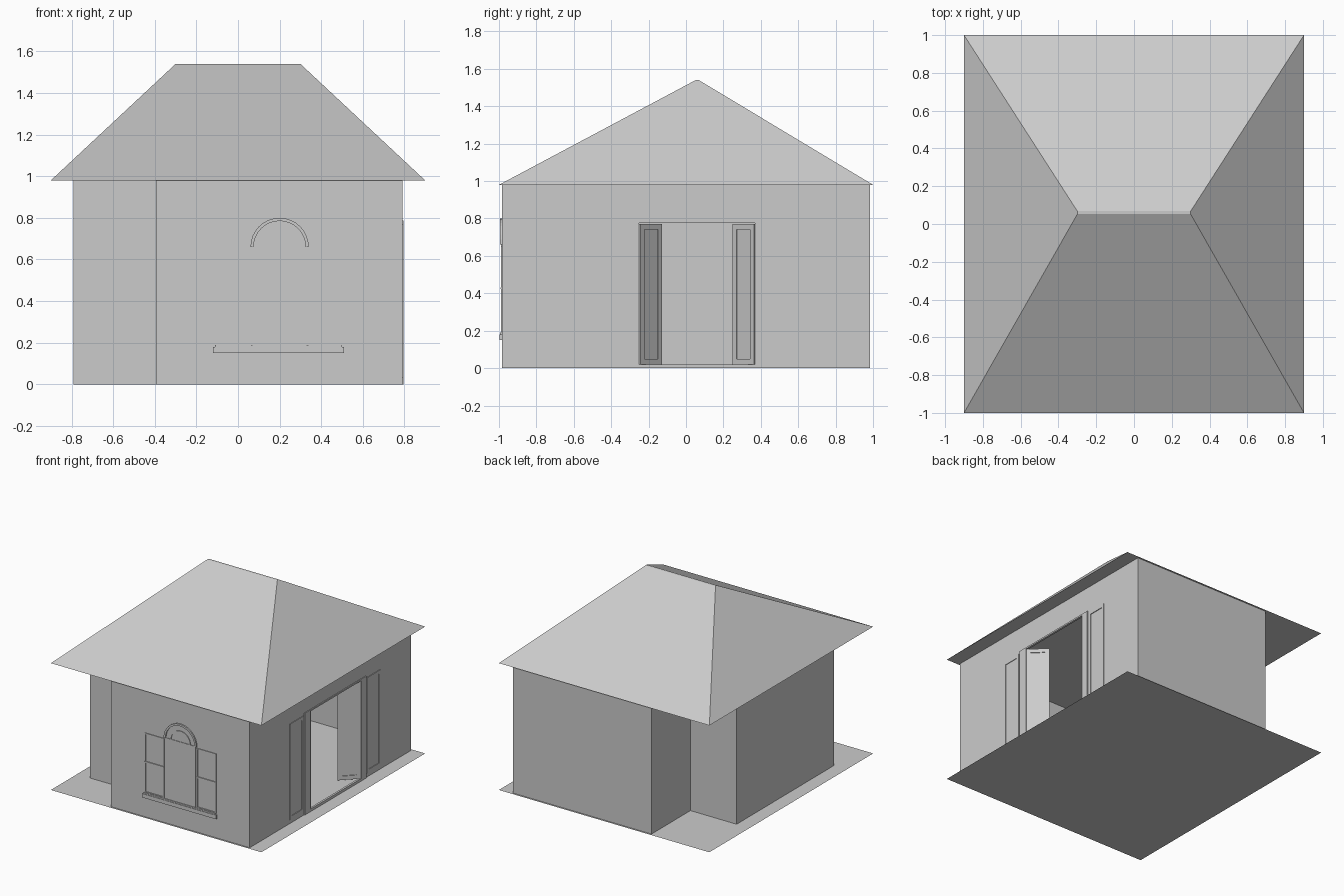
import bpy, bmesh
from math import pi, cos, sin, radians
from mathutils import Matrix, Vector

cube = bpy.data.objects.get("Cube")
if cube:
    bpy.data.objects.remove(cube)

grey = bpy.data.materials.new("plain_grey")
grey.use_nodes = True
grey.diffuse_color = (0.6, 0.6, 0.6, 1)
grey.node_tree.nodes["Principled BSDF"].inputs["Base Color"].default_value = (0.6, 0.6, 0.6, 1)


def finish(name, bm, fix_normals=True):
    if fix_normals:
        bmesh.ops.recalc_face_normals(bm, faces=bm.faces)
    mesh = bpy.data.meshes.new(name)
    bm.to_mesh(mesh)
    bm.free()
    mesh.materials.append(grey)
    obj = bpy.data.objects.new(name, mesh)
    bpy.context.collection.objects.link(obj)
    return obj


def basis(origin, u, out):
    """Matrix taking (across, up, outward) to world space."""
    u, out, up = Vector(u), Vector(out), Vector((0, 0, 1))
    m = Matrix((u, up, out)).transposed().to_4x4()
    m.translation = origin
    return m


def add_prism(bm, frame, outline, near, far):
    """Extrude a 2D outline from depth near to depth far."""
    face = bm.faces.new([bm.verts.new(frame @ Vector((a, b, near))) for a, b in outline])
    ext = bmesh.ops.extrude_face_region(bm, geom=[face])
    shift = (frame @ Vector((0, 0, far))) - (frame @ Vector((0, 0, near)))
    verts = [g for g in ext["geom"] if isinstance(g, bmesh.types.BMVert)]
    bmesh.ops.translate(bm, verts=verts, vec=shift)


def rect(a0, a1, b0, b1):
    return [(a0, b0), (a1, b0), (a1, b1), (a0, b1)]


def arc(cx, cz, r, steps=16):
    return [(cx + r * cos(pi * i / steps), cz + r * sin(pi * i / steps)) for i in range(steps + 1)]


def part(name, frame, outlines, near, far):
    bm = bmesh.new()
    for outline in outlines:
        add_prism(bm, frame, outline, near, far)
    return finish(name, bm)


def border(a0, a1, b0, b1, w):
    """Four strips forming a rectangular frame."""
    return [rect(a0, a0 + w, b0, b1), rect(a1 - w, a1, b0, b1),
            rect(a0 + w, a1 - w, b0, b0 + w), rect(a0 + w, a1 - w, b1 - w, b1)]


EAVE, RIDGE = 0.98, 1.54
WX, WY = 0.79, 0.985

# ground slab
bm = bmesh.new()
bm.faces.new([bm.verts.new((x, y, 0)) for x, y in rect(-0.9, 0.9, -1, 1)])
finish("floor", bm)

# walls: thin sheets around the plan, with a doorway in the +x side
plan = [(WX, WY), (-0.395, WY), (-0.395, 0.51), (-WX, 0.51),
        (-WX, -0.68), (-0.395, -0.68), (-0.395, -WY), (WX, -WY)]
DOOR0, DOOR1, HEAD = -0.25, 0.37, 0.775
bm = bmesh.new()
for (x0, y0), (x1, y1) in zip(plan, plan[1:]):
    bm.faces.new([bm.verts.new(p) for p in
                  ((x1, y1, 0), (x0, y0, 0), (x0, y0, EAVE), (x1, y1, EAVE))])
side = [(-WY, 0), (DOOR0, 0), (DOOR0, HEAD), (DOOR1, HEAD),
        (DOOR1, 0), (WY, 0), (WY, EAVE), (-WY, EAVE)]
bm.faces.new([bm.verts.new((WX, y, z)) for y, z in side])
finish("walls", bm, False)

# hipped roof with a narrow flat ridge
bm = bmesh.new()
low = [bm.verts.new((x, y, EAVE)) for x, y in rect(-0.9, 0.9, -1, 1)]
top = [bm.verts.new((x, y, RIDGE)) for x, y in rect(-0.3, 0.3, 0.052, 0.068)]
bm.faces.new(low)
bm.faces.new(top)
for i in range(4):
    j = (i + 1) % 4
    bm.faces.new((low[i], low[j], top[j], top[i]))
finish("roof", bm)

# front window: arched centre light between two lower side lights
front = basis((0, -WY, 0), (1, 0, 0), (0, -1, 0))
CX, SPRING = 0.2, 0.66
part("window_sill", front, [rect(-0.12, 0.51, 0.15, 0.18)], 0, 0.013)
part("window_sill_lip", front, [rect(-0.11, 0.5, 0.18, 0.19)], 0, 0.009)
for label, a0, a1 in (("right", -0.105, 0.062), ("left", 0.338, 0.505)):
    part("side_light_frame_" + label, front, border(a0, a1, 0.19, 0.65, 0.008), 0, 0.005)
    part("side_light_rail_" + label, front, [rect(a0, a1, 0.422, 0.432)], 0, 0.007)
part("centre_light", front, [rect(CX - 0.13, CX + 0.13, 0.19, SPRING)], 0, 0.004)
for label, r0, r1, depth in (("outer", 0.125, 0.14, 0.01), ("inner", 0.08, 0.085, 0.005)):
    ring = arc(CX, SPRING, r1) + arc(CX, SPRING, r0)[::-1]
    part("arch_" + label, front, [ring], 0, depth)

# doorway surround, threshold and fixed side panels
right = basis((WX, 0, 0), (0, 1, 0), (1, 0, 0))
part("door_frame", right, [rect(-0.32, DOOR0, 0.02, HEAD), rect(DOOR1, 0.43, 0.02, HEAD),
                           rect(-0.32, 0.43, HEAD, 0.787)], -0.01, 0.006)
part("door_threshold", right, [rect(-0.32, 0.43, 0, 0.02)], -0.01, 0.006)
for label, a0, a1 in (("front", -0.5, -0.33), ("back", 0.44, 0.61)):
    part("side_panel_frame_" + label, right, border(a0, a1, 0.03, 0.77, 0.025), 0, 0.005)

# two door leaves, hinged at the jambs and swung inward
SWING, LEAF = radians(45), 0.165
for label, hinge, s in (("front", DOOR0, 1), ("back", DOOR1, -1)):
    u = (-sin(SWING), s * cos(SWING), 0)
    out = (cos(SWING), s * sin(SWING), 0)
    leaf = basis((WX, hinge, 0), u, out)
    part("door_leaf_frame_" + label, leaf, border(0, LEAF, 0.02, 0.77, 0.03), -0.008, 0.008)
    part("door_leaf_panel_" + label, leaf, [rect(0.03, LEAF - 0.03, 0.05, 0.74)], -0.002, 0.002)
